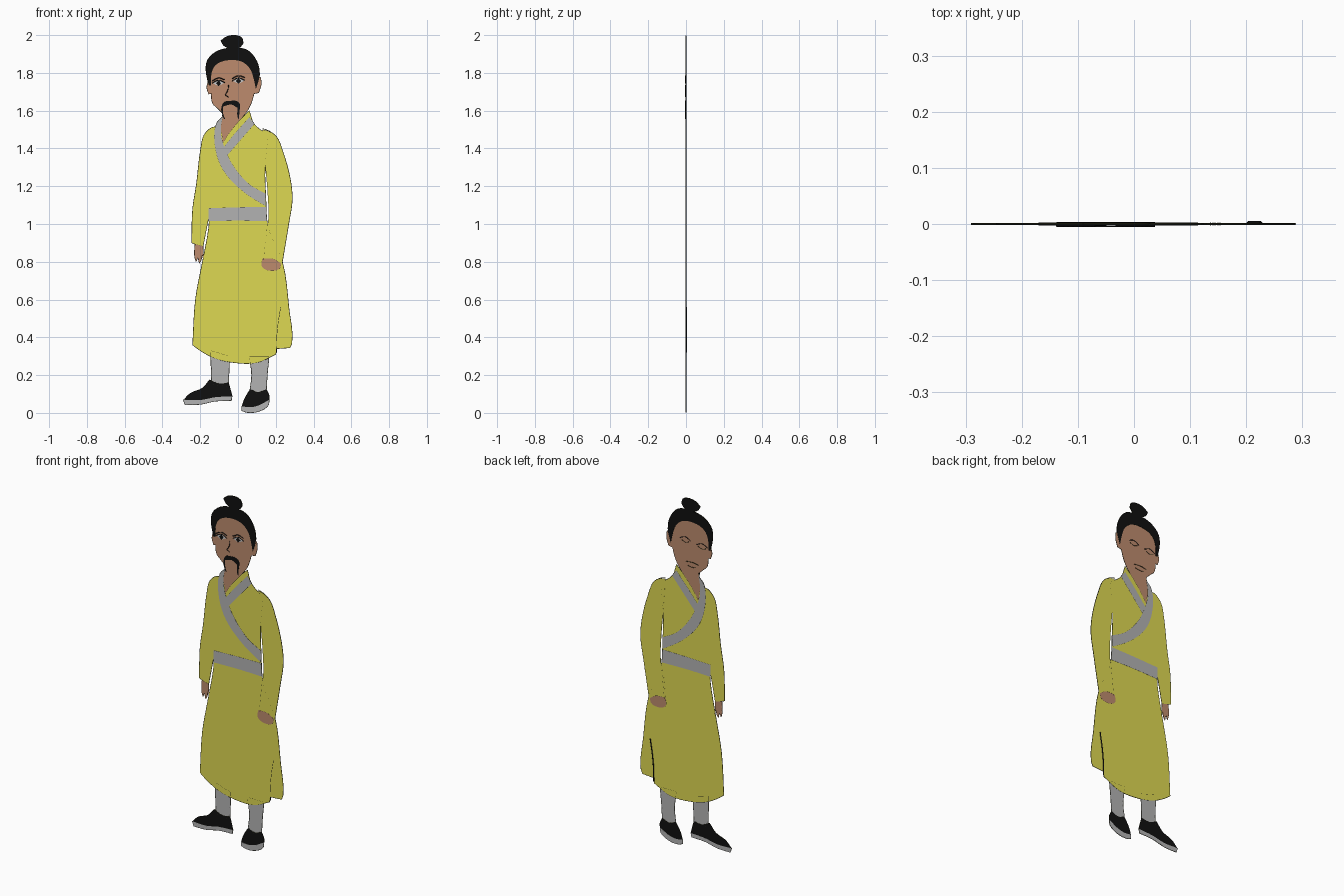
import bpy, bmesh, math
from mathutils import Vector


def material(name, rgb):
    m = bpy.data.materials.new(name)
    m.diffuse_color = (*rgb, 1)
    return m


YELLOW = material("yellow_cloth", (0.73, 0.69, 0.085))
SKIN = material("skin", (0.51, 0.26, 0.155))
BLACK = material("black", (0.005, 0.005, 0.005))
INK = material("ink", (0.03, 0.03, 0.01))
WHITE = material("eye_white", (0.6, 0.6, 0.6))
GREY = material("grey_cloth", (0.45, 0.45, 0.45))


def smooth(pts, closed=True, steps=4):
    """Rounded line through the points; sharp turns stay sharp."""
    p = [Vector(q) for q in pts]
    n = len(p)

    def tangent(i, chord):
        if not closed and i in (0, n - 1):
            return chord
        a = (p[i] - p[i - 1]).normalized()
        b = (p[(i + 1) % n] - p[i]).normalized()
        return chord if a.dot(b) < math.cos(math.radians(52)) else (a + b).normalized()

    out = []
    for i in range(n if closed else n - 1):
        j = (i + 1) % n
        d = p[j] - p[i]
        c = d.normalized()
        t0, t1 = tangent(i, c) * d.length, tangent(j, c) * d.length
        for k in range(steps):
            s = k / steps
            out.append(p[i] * (2*s**3 - 3*s**2 + 1) + t0 * (s**3 - 2*s**2 + s)
                       + p[j] * (3*s**2 - 2*s**3) + t1 * (s**3 - s**2))
    if not closed:
        out.append(p[-1])
    return out


def link(name, mesh, mat):
    ob = bpy.data.objects.new(name, mesh)
    mesh.materials.append(mat)
    bpy.context.collection.objects.link(ob)
    return ob


def ink(name, pts, y=0.0, width=0.0018, closed=False, mat=INK):
    """Thin drawn line."""
    line = smooth(pts, closed)
    cu = bpy.data.curves.new(name, 'CURVE')
    cu.dimensions = '3D'
    cu.bevel_depth = width
    cu.bevel_resolution = 0
    sp = cu.splines.new('POLY')
    sp.points.add(len(line) - 1)
    for q, v in zip(sp.points, line):
        q.co = (v.x, y, v.y, 1)
    sp.use_cyclic_u = closed
    tmp = bpy.data.objects.new(name, cu)
    mesh = bpy.data.meshes.new_from_object(tmp)
    bpy.data.objects.remove(tmp)
    mesh.materials.clear()
    return link(name, mesh, mat)


def plate(name, pts, mat, half=0.001, y=0.0, outline=True):
    """Flat cut-out with a rounded outline, seen from both sides."""
    line = smooth(pts)
    bm = bmesh.new()
    f = [bm.verts.new((v.x, y - half, v.y)) for v in line]
    b = [bm.verts.new((v.x, y + half, v.y)) for v in line]
    bm.faces.new(f)
    bm.faces.new(b[::-1])
    for i in range(len(f)):
        bm.faces.new((f[i], b[i], b[i - 1], f[i - 1]))
    bmesh.ops.recalc_face_normals(bm, faces=bm.faces)
    bmesh.ops.triangulate(bm, faces=[q for q in bm.faces if len(q.verts) > 4])
    mesh = bpy.data.meshes.new(name)
    bm.to_mesh(mesh)
    bm.free()
    link(name, mesh, mat)
    if outline:
        ink(name + "_outline", pts, y, 0.0015, True)


# Trousers
plate("left_trouser", [(-.145, .33), (-.14, .15), (-.05, .14), (-.045, .30)], GREY, .0006)
plate("right_trouser", [(.06, .30), (.072, .2), (.06, .10), (.15, .11), (.155, .2), (.165, .30)], GREY, .0006)

# Shoes and soles
plate("left_shoe", [(-.287, .07), (-.25, .105), (-.19, .13), (-.15, .175), (-.10, .155), (-.05, .16),
                    (-.03, .085), (-.12, .08), (-.2, .065)], BLACK, .0014)
plate("left_sole", [(-.29, .07), (-.2, .068), (-.12, .083), (-.032, .088), (-.035, .065), (-.12, .062),
                    (-.2, .045), (-.28, .043)], GREY, .0018)
plate("right_shoe", [(.065, .125), (.105, .11), (.15, .125), (.165, .09), (.162, .055), (.11, .03),
                     (.02, .03), (.035, .075)], BLACK, .0014)
plate("right_sole", [(.02, .035), (.065, .03), (.11, .04), (.165, .07), (.16, .04), (.11, .008), (.05, .002),
                     (.02, .012)], GREY, .0018)

# Robe with the left sleeve, and the separate right sleeve
plate("robe", [(-.11, 1.515), (-.14, 1.51), (-.18, 1.47), (-.197, 1.40), (-.22, 1.21), (-.24, 1.08), (-.245, .90),
               (-.185, .88), (-.172, .95), (-.152, 1.05), (-.155, .98), (-.19, .79), (-.225, .6), (-.24, .36),
               (-.20, .33), (-.125, .29), (-.02, .266), (.10, .266), (.2, .31), (.205, .34), (.275, .345),
               (.285, .37), (.27, .55), (.235, .80), (.16, .98), (.147, 1.15), (.143, 1.29), (.16, 1.47),
               (.085, 1.53), (.06, 1.60), (.01, 1.55), (-.04, 1.49), (-.08, 1.43), (-.09, 1.49)], YELLOW)
plate("right_sleeve", [(.13, 1.50), (.165, 1.49), (.205, 1.46), (.235, 1.39), (.277, 1.235), (.287, 1.13),
                       (.268, 1.0), (.233, .79), (.19, .815), (.13, .82), (.14, .93), (.16, 1.02),
                       (.157, 1.16), (.146, 1.29), (.135, 1.42)], YELLOW, .0014, outline=False)
ink("right_sleeve_edge", [(.13, 1.505), (.165, 1.492), (.205, 1.46), (.235, 1.39), (.277, 1.235), (.287, 1.13),
                          (.268, 1.0), (.233, .79)])
for i in range(7):
    ink("sleeve_stitch", [(.155 - .003*i, 1.0 - .03*i), (.154 - .003*i, .99 - .03*i)], width=.0024)
ink("skirt_slit", [(.203, .32), (.205, .40), (.213, .48), (.226, .56)], .0015, .0035, mat=BLACK)

# Collar bands and belt
plate("right_collar", [(.06, 1.565), (.087, 1.53), (.0, 1.43), (-.06, 1.36), (-.085, 1.395), (-.02, 1.475)], GREY, .0017)
plate("left_collar", [(-.08, 1.57), (-.115, 1.53), (-.118, 1.39), (-.075, 1.28), (.03, 1.17), (.145, 1.095),
                      (.147, 1.16), (.06, 1.21), (-.03, 1.315), (-.07, 1.4), (-.088, 1.46), (-.09, 1.52)], GREY, .002)
plate("belt", [(-.155, 1.083), (0, 1.088), (.148, 1.09), (.153, 1.015), (0, 1.018), (-.155, 1.015)], GREY, .002)

# Hands
plate("left_hand", [(-.228, .893), (-.23, .83), (-.222, .80), (-.212, .825), (-.205, .792), (-.195, .81),
                    (-.19, .84), (-.183, .81), (-.185, .882)], SKIN, .0018)
plate("right_hand", [(.13, .818), (.125, .78), (.14, .762), (.19, .753), (.22, .765), (.228, .79), (.19, .814)],
      SKIN, .0018)

# Head with ears and neck, hair and top knot
plate("head", [(-.16, 1.75), (-.165, 1.72), (-.155, 1.688), (-.142, 1.69), (-.135, 1.64), (-.105, 1.61),
               (-.08, 1.585), (-.09, 1.54), (-.09, 1.47), (-.08, 1.43), (-.04, 1.49), (.01, 1.55), (.05, 1.60),
               (.07, 1.64), (.085, 1.69), (.11, 1.695), (.123, 1.74), (.12, 1.775), (.105, 1.78), (.095, 1.85),
               (.03, 1.89), (-.09, 1.89), (-.15, 1.82)], SKIN)
plate("hair", [(-.155, 1.735), (-.17, 1.82), (-.16, 1.87), (-.11, 1.915), (-.03, 1.932), (.05, 1.92), (.10, 1.86),
               (.114, 1.79), (.095, 1.715), (.083, 1.77), (.065, 1.82), (.02, 1.86), (-.07, 1.865), (-.12, 1.84),
               (-.14, 1.80), (-.143, 1.735)], BLACK, .0025)
plate("top_knot", [(-.091, 1.97), (-.06, 1.992), (-.01, 1.998), (.02, 1.985), (.028, 1.958), (.01, 1.936),
                   (-.03, 1.928), (-.075, 1.945)], BLACK, .0025)

# Eyes with brows; the drawn lines also show on the back
for side, x, z in (("left", -.103, 1.745), ("right", .003, 1.757)):
    plate(side + "_eye", [(x - .03, z), (x, z + .014), (x + .03, z + .002), (x, z - .012)], WHITE, .0004, -.0022, False)
    plate(side + "_pupil", [(x - .014, z), (x, z + .015), (x + .014, z), (x, z - .015)], BLACK, .0004, -.0035, False)
    for y in (-.0032, .0015):
        ink(side + "_eyelid", [(x - .035, z), (x, z + .016), (x + .034, z + .003)], y, .002, mat=BLACK)
    ink(side + "_lower_lid", [(x - .025, z - .006), (x, z - .014), (x + .025, z - .005)], .0015, .0015)
    ink(side + "_brow", [(x - .035, z + .012), (x, z + .028), (x + .033, z + .018)], -.003, .0025, mat=BLACK)

# Nose, moustache and mouth
ink("nose", [(-.05, 1.735), (-.053, 1.71), (-.068, 1.682), (-.05, 1.672)], -.002, .002, mat=BLACK)
plate("moustache", [(-.087, 1.622), (-.075, 1.645), (-.04, 1.652), (-.005, 1.65), (.01, 1.635), (.007, 1.59),
                    (.006, 1.555), (.0, 1.56), (-.003, 1.615), (-.035, 1.632), (-.078, 1.622), (-.08, 1.59),
                    (-.068, 1.555), (-.075, 1.557), (-.088, 1.595)], BLACK, .0006, -.0045, False)
ink("mouth", [(-.08, 1.632), (-.04, 1.638), (.002, 1.634)], .0015, .0018)
ink("lower_lip", [(-.065, 1.615), (-.04, 1.61), (-.01, 1.615)], .0015, .0015)
